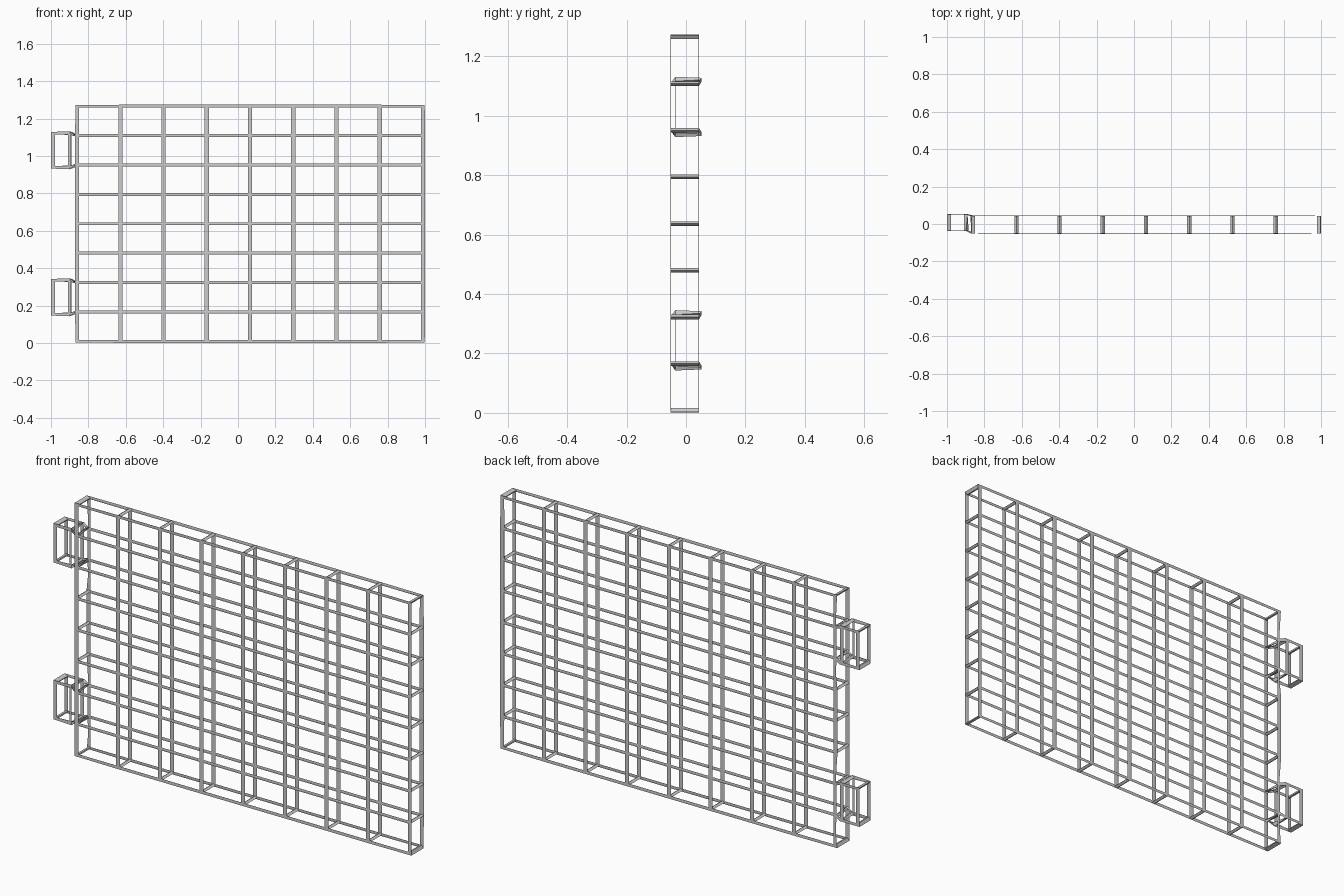
import bpy, bmesh

if "Cube" in bpy.data.objects:
    bpy.data.objects.remove(bpy.data.objects["Cube"])

# The lattice is wired in a squashed-cube space, then scaled, so rods are thin in y
S = (0.93, 0.048, 0.634)
N = 8
X0, X1 = -0.860, 0.989
Y = (-0.0515, 0.0435)
Z0, Z1 = 0.0085, 1.266

bm = bmesh.new()
cache = {}


def vert(x, y, z):
    key = (round(x, 4), round(y, 4), round(z, 4))
    if key not in cache:
        cache[key] = bm.verts.new((x / S[0], y / S[1], z / S[2]))
    return cache[key]


def face(*pts):
    bm.faces.new([vert(*p) for p in pts])


xs = [X0 + (X1 - X0) * i / N for i in range(N + 1)]
zs = [Z0 + (Z1 - Z0) * i / N for i in range(N + 1)]

# Front and back lattice panels
for a, b in zip(xs, xs[1:]):
    for c, d in zip(zs, zs[1:]):
        for y in Y:
            face((a, y, c), (b, y, c), (b, y, d), (a, y, d))
    # Top and bottom edge
    for z in (Z0, Z1):
        face((a, Y[0], z), (b, Y[0], z), (b, Y[1], z), (a, Y[1], z))


def ring(x, y0, y1, z0, z1):
    return [(x, y0, z0), (x, y1, z0), (x, y1, z1), (x, y0, z1)]


# Side edges, with flared hinge blocks growing out of two left cells
for i, (c, d) in enumerate(zip(zs, zs[1:])):
    face(*ring(X1, *Y, c, d))
    base = ring(X0, *Y, c, d)
    if i in (1, 6):
        rings = [base] + [ring(x, -0.036, 0.052, c - 0.013, d + 0.013)
                          for x in (-0.898, -0.990)]
        for p, q in zip(rings, rings[1:]):
            for k in range(4):
                m = (k + 1) % 4
                face(p[k], p[m], q[m], q[k])
        face(*rings[-1])
    else:
        face(*base)

bmesh.ops.recalc_face_normals(bm, faces=bm.faces[:])
mesh = bpy.data.meshes.new("lattice_gate")
bm.to_mesh(mesh)
bm.free()

gate = bpy.data.objects.new("lattice_gate", mesh)
bpy.context.collection.objects.link(gate)
gate.scale = S

# Rods along every edge
wire = gate.modifiers.new("rods", 'WIREFRAME')
wire.thickness = 0.034
wire.use_even_offset = False
wire.use_replace = True
